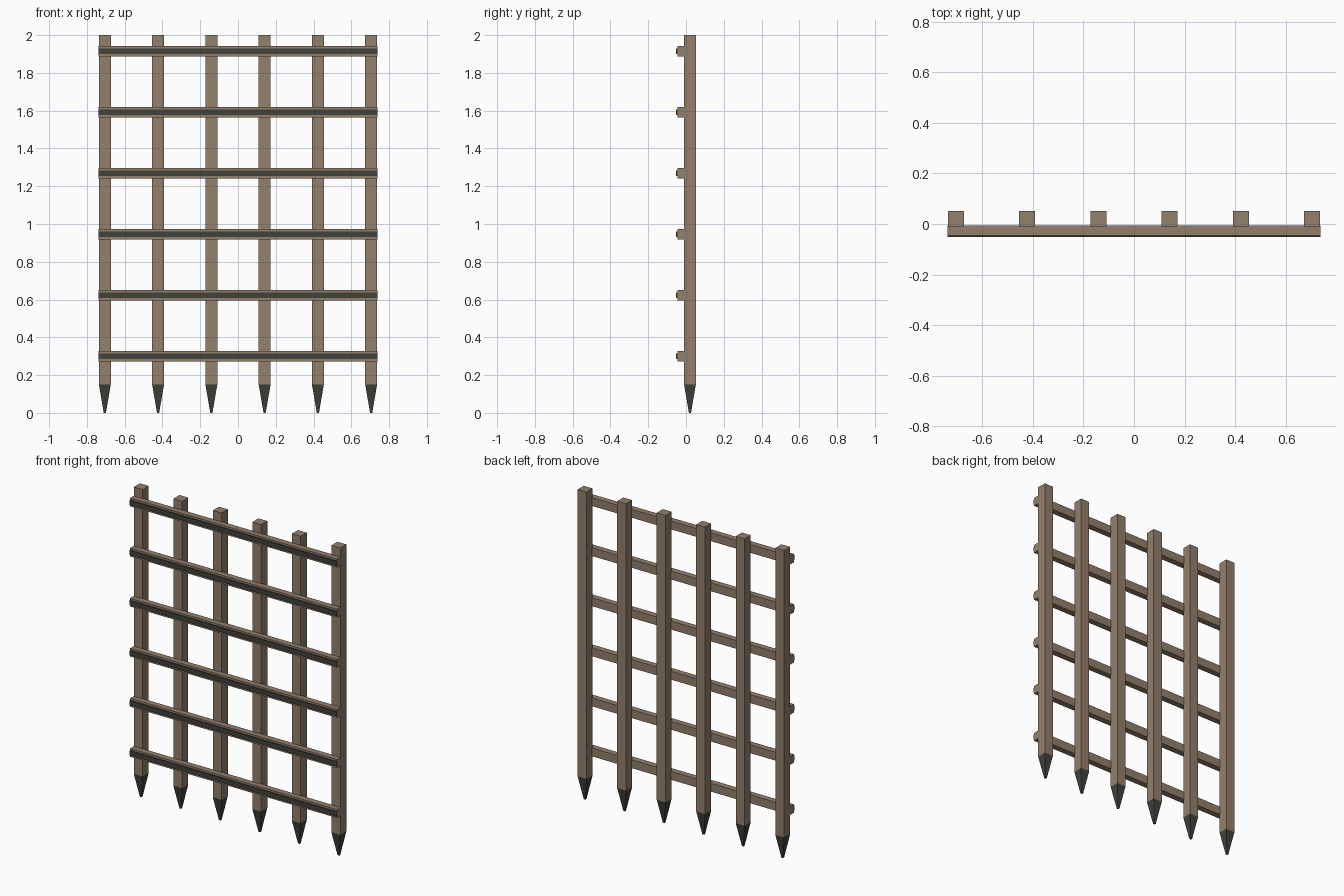
import bpy
import bmesh
from mathutils import Matrix, Vector

if "Cube" in bpy.data.objects:
    bpy.data.objects.remove(bpy.data.objects["Cube"], do_unlink=True)


def make_material(name, rgb):
    mat = bpy.data.materials.new(name)
    mat.use_nodes = True
    mat.diffuse_color = (*rgb, 1)
    mat.node_tree.nodes["Principled BSDF"].inputs["Base Color"].default_value = (*rgb, 1)
    return mat


wood = make_material("weathered wood", (0.29, 0.215, 0.15))
iron = make_material("dark iron", (0.052, 0.055, 0.043))


def add_box(name, low, high, mat, bottom_scale=1.0):
    """Box between two corners, its bottom face optionally tapered."""
    low, high = Vector(low), Vector(high)
    size, centre = high - low, (low + high) / 2
    bm = bmesh.new()
    bmesh.ops.create_cube(bm, size=1, matrix=Matrix.Diagonal((*size, 1)))
    for v in bm.verts:
        if v.co.z < 0:
            v.co.x *= bottom_scale
            v.co.y *= bottom_scale
    mesh = bpy.data.meshes.new(name)
    bm.to_mesh(mesh)
    bm.free()
    mesh.materials.append(mat)
    obj = bpy.data.objects.new(name, mesh)
    obj.location = centre
    bpy.context.collection.objects.link(obj)
    return obj


COUNT = 6
HALF = 0.0315
POST_FRONT, POST_BACK = -0.01, 0.052
SPIKE_TOP = 0.15

# Upright posts with tapered iron spikes
for i in range(COUNT):
    x = (i - (COUNT - 1) / 2) * 0.282
    add_box(f"post_{i + 1}", (x - HALF, POST_FRONT, SPIKE_TOP),
            (x + HALF, POST_BACK, 2), wood)
    add_box(f"spike_{i + 1}", (x - HALF, POST_FRONT, 0),
            (x + HALF, POST_BACK, SPIKE_TOP), iron, bottom_scale=0.18)

# Horizontal rails with an iron strap along the front
for i in range(COUNT):
    z = 0.3 + i * 0.323
    add_box(f"rail_{i + 1}", (-0.738, -0.045, z - 0.027),
            (0.738, -0.006, z + 0.027), wood)
    add_box(f"strap_{i + 1}", (-0.738, -0.052, z - 0.015),
            (0.738, -0.044, z + 0.015), iron)
